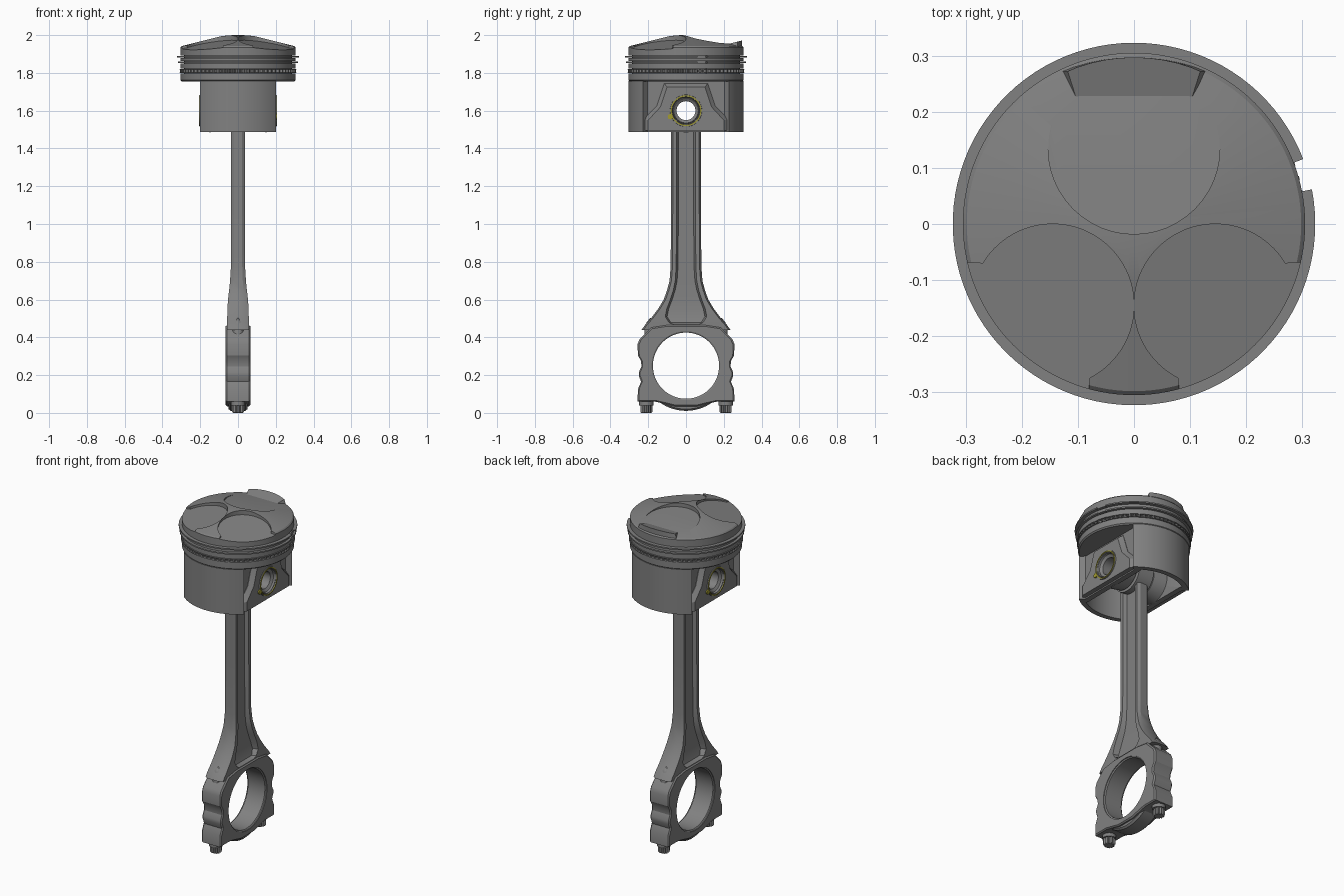
import bpy, bmesh
from math import sin, cos, pi, radians, asin

if "Cube" in bpy.data.objects:
    bpy.data.objects.remove(bpy.data.objects["Cube"])


def material(name, rgb):
    m = bpy.data.materials.new(name)
    m.use_nodes = True
    m.diffuse_color = (*rgb, 1)
    bsdf = m.node_tree.nodes["Principled BSDF"]
    bsdf.inputs["Base Color"].default_value = (*rgb, 1)
    return m


STEEL = material("grey_metal", (0.22, 0.22, 0.22))
YELLOW = material("yellow_clip", (0.36, 0.33, 0.03))


def loft(name, rings, closed=False, mat=STEEL):
    """Skin a list of equal-length point rings."""
    bm = bmesh.new()
    vs = [[bm.verts.new(p) for p in ring] for ring in rings]
    n, count = len(vs[0]), len(vs)
    for i in range(count if closed else count - 1):
        a, b = vs[i], vs[(i + 1) % count]
        for j in range(n):
            k = (j + 1) % n
            bm.faces.new((a[j], a[k], b[k], b[j]))
    if not closed:
        bm.faces.new(vs[0])
        bm.faces.new(vs[-1])
    bmesh.ops.remove_doubles(bm, verts=bm.verts, dist=1e-5)
    bmesh.ops.recalc_face_normals(bm, faces=bm.faces)
    mesh = bpy.data.meshes.new(name)
    bm.to_mesh(mesh)
    bm.free()
    mesh.materials.append(mat)
    ob = bpy.data.objects.new(name, mesh)
    bpy.context.collection.objects.link(ob)
    activate(ob)
    bpy.ops.object.shade_smooth_by_angle(angle=radians(28))
    return ob


def activate(ob):
    for o in bpy.context.selected_objects:
        o.select_set(False)
    ob.select_set(True)
    bpy.context.view_layer.objects.active = ob


def lathe(name, profile, axis="z", start=0, end=360, at=(0, 0, 0), steps=96, mat=STEEL):
    """Revolve a closed (radius, height) profile about an axis."""
    full = end - start == 360
    rings = []
    for i in range(steps if full else steps + 1):
        t = radians(start + (end - start) * i / steps)
        c, s = cos(t), sin(t)
        rings.append([(at[0] + r * c, at[1] + r * s, at[2] + h) if axis == "z" else
                      (at[0] + h, at[1] + r * c, at[2] + r * s) for r, h in profile])
    return loft(name, rings, full, mat)


def tube(name, r0, r1, lo, hi, **kw):
    return lathe(name, [(r0, lo), (r1, lo), (r1, hi), (r0, hi)], **kw)


def cut(ob, cutter):
    mod = ob.modifiers.new("cut", "BOOLEAN")
    mod.operation, mod.solver, mod.object = "DIFFERENCE", "EXACT", cutter
    activate(ob)
    bpy.ops.object.modifier_apply(modifier=mod.name)
    bpy.data.objects.remove(cutter)
    activate(ob)
    bpy.ops.object.shade_smooth_by_angle(angle=radians(28))


def arc(cx, cy, r, a, b, n=48):
    return [(cx + r * cos(radians(a + (b - a) * i / n)),
             cy + r * sin(radians(a + (b - a) * i / n))) for i in range(n + 1)]


PIN = (0, 0, 1.6)
BORE = (0, 0, 0.25)

# Piston head: ring grooves and domed crown
profile = [(0, 1.755), (0.298, 1.755), (0.305, 1.762)]
for lo, hi in ((1.798, 1.822), (1.85, 1.862), (1.88, 1.892)):
    profile += [(0.305, lo), (0.285, lo), (0.285, hi), (0.305, hi)]
profile += [(0.305, 1.935), (0.298, 1.942), (0.09, 1.994), (0.05, 1.999), (0, 2.0)]
head = lathe("piston_head", profile, steps=128)

# Valve pockets with sloping floors
for s in (-1, 1):
    outline = arc(0.145, -0.145, 0.145, 31, 243)
    outline += [(0.088, -0.4), (0.4, -0.4), (0.4, -0.06)]
    outline = [(s * x, y) for x, y in outline]
    floor = [(x, y, 1.985 - 0.16 * abs(x) + 0.13 * y) for x, y in outline]
    cut(head, loft("pocket_cutter", [floor, [(x, y, 2.1) for x, y in outline]]))
outline = arc(0, 0.135, 0.153, 0, 360)[:-1]
floor = [(x, y, 1.975 - 0.09 * y) for x, y in outline]
cut(head, loft("pocket_cutter", [floor, [(x, y, 2.1) for x, y in outline]]))

# Raised pad behind the large pocket
outline = [(-0.1, 0.215), (0.1, 0.215), (0.118, 0.272)] + arc(0, 0, 0.297, 70, 110, 8) + [(-0.118, 0.272)]
loft("crown_back_pad", [[(x * 1.12, y, 1.925) for x, y in outline],
                        [(x, y, 1.955 + 0.25 * (y - 0.23)) for x, y in outline]])

# Piston rings, with end gaps
tube("top_ring", 0.284, 0.323, 1.882, 1.890, start=21, end=371)
tube("second_ring", 0.284, 0.318, 1.852, 1.860, start=21, end=371)
for z in (1.799, 1.817):
    tube("oil_ring_rail", 0.284, 0.31, z, z + 0.004, start=21, end=371)
rings = []
for i in range(288):
    t = 2 * pi * i / 288
    r = 0.306 if i % 4 < 2 else 0.292
    rings.append([(q * cos(t), q * sin(t), z) for q, z in
                  ((0.284, 1.803), (r, 1.803), (r, 1.817), (0.284, 1.817))])
loft("oil_ring_expander", rings, True)


# Skirt: two curved thrust faces joined by recessed side walls
def skirt_outline(r, edge, wall, y):
    a = 90 - asin(edge / r) * 180 / pi
    pts = arc(0, 0, r, a, 180 - a, 32)
    pts = [(wall, y)] + pts + [(-wall, y)]
    return pts + [(-x, -v) for x, v in pts]


def prism_z(name, pts, lo, hi):
    return loft(name, [[(x, y, lo) for x, y in pts], [(x, y, hi) for x, y in pts]])


skirt = prism_z("piston_skirt", skirt_outline(0.304, 0.2, 0.172, 0.205), 1.487, 1.757)
cut(skirt, prism_z("cavity_cutter", skirt_outline(0.275, 0.145, 0.14, 0.22), 1.4, 1.8))
cut(skirt, tube("pin_cutter", 0, 0.07, -0.4, 0.4, axis="x", at=PIN))

# Pin bosses, clips and wrist pin
boss = [(-0.1, 1.725), (0.1, 1.725), (0.135, 1.62), (0.2, 1.55), (0.2, 1.495), (-0.2, 1.495),
        (-0.2, 1.55), (-0.135, 1.62)]
for s, side in ((1, "left"), (-1, "right")):
    rings = [[(s * x, y * k, 1.6 + (z - 1.6) * (k if z > 1.6 else 1)) for y, z in boss]
             for x, k in ((0.15, 1.15), (0.174, 1.15), (0.2, 1))]
    plate = loft(side + "_pin_boss_plate", rings)
    cut(plate, tube("pin_cutter", 0, 0.07, -0.4, 0.4, axis="x", at=PIN))
    lathe(side + "_inner_pin_boss",
          [(0.07, s * 0.06), (0.1, s * 0.06), (0.115, s * 0.15), (0.07, s * 0.15)], axis="x", at=PIN)
    lathe(side + "_boss_collar", [(0.066, s * 0.18), (0.088, s * 0.18), (0.084, s * 0.204),
                                  (0.074, s * 0.204)], axis="x", at=PIN)
    tube(side + "_clip", 0.075, 0.081, s * 0.203, s * 0.207, axis="x", at=PIN, mat=YELLOW)
    tube(side + "_clip_tab", 0, 0.014, s * 0.195, s * 0.207, axis="x", steps=16,
         at=(0, s * -0.083, 1.568), mat=YELLOW)
lathe("wrist_pin", [(0.05, -0.18), (0.065, -0.19), (0.07, -0.185), (0.07, 0.185),
                    (0.065, 0.19), (0.05, 0.18)], axis="x", at=PIN)

# Connecting rod: small end and I-beam shank
tube("rod_small_end", 0.07, 0.108, -0.05, 0.05, axis="x", at=PIN)
# each station: height, half width, half thickness, recess half width, web half thickness
stations = [(0.44, 0.235, 0.058, 0.06, 0.058), (0.468, 0.215, 0.058, 0.07, 0.058),
            (0.478, 0.205, 0.058, 0.09, 0.035), (0.51, 0.178, 0.057, 0.11, 0.026),
            (0.55, 0.148, 0.056, 0.102, 0.02), (0.6, 0.118, 0.053, 0.083, 0.018),
            (0.65, 0.1, 0.047, 0.067, 0.016), (0.7, 0.087, 0.042, 0.057, 0.016),
            (0.78, 0.081, 0.037, 0.052, 0.016), (1.1, 0.08, 0.036, 0.05, 0.016),
            (1.52, 0.08, 0.036, 0.05, 0.016)]
rings = []
for z, w, t, p, web in stations:
    quarter = [(t * 0.6, w), (t, w - 0.01), (t, p), (web, p - 0.01)]
    half = quarter + [(x, -y) for x, y in reversed(quarter)]
    rings.append([(x, y, z) for x, y in half + [(-x, -y) for x, y in half]])
loft("rod_shank", rings)

# Big end with scalloped shoulders
half = [(0.1, 0.465), (0.185, 0.452), (0.245, 0.392), (0.256, 0.365), (0.255, 0.305), (0.238, 0.275),
        (0.236, 0.245), (0.25, 0.215), (0.25, 0.195), (0.238, 0.165), (0.255, 0.125), (0.256, 0.06),
        (0.165, 0.06), (0.12, 0.05), (0.06, 0.035)]
outline = half + [(-y, z) for y, z in reversed(half)]
big_end = loft("rod_big_end", [[(x, y * k, 0.25 + (z - 0.25) * k) for y, z in outline]
                               for x, k in ((-0.065, 0.97), (-0.058, 1), (0.058, 1), (0.065, 0.97))])
cut(big_end, tube("bore_cutter", 0, 0.182, -0.2, 0.2, axis="x", at=BORE))
lathe("bearing_shell", [(0.175, -0.056), (0.184, -0.062), (0.184, 0.062), (0.175, 0.056)],
      axis="x", at=BORE)
lathe("cap_rib", [(0.183, -0.05), (0.23, -0.05), (0.239, -0.04), (0.239, 0.04), (0.23, 0.05),
                  (0.183, 0.05)], axis="x", start=225, end=315, at=BORE, steps=40)

# Cap bolts: pointed ends above, twelve-point heads below
for s, side in ((1, "back"), (-1, "front")):
    lathe(side + "_bolt_end", [(0, 0.34), (0.032, 0.34), (0.032, 0.44), (0.02, 0.48), (0, 0.505)],
          at=(0, s * 0.188, 0), steps=32)
    tube(side + "_bolt_flange", 0, 0.038, 0.04, 0.062, at=(0, s * 0.21, 0), steps=32)
    star = [((0.033 if i % 2 else 0.027) * cos(pi * i / 12),
             (0.033 if i % 2 else 0.027) * sin(pi * i / 12)) for i in range(24)]
    loft(side + "_bolt_head", [[(x * k, s * 0.21 + y * k, z) for x, y in star]
                               for z, k in ((0, 0.85), (0.006, 1), (0.045, 1))])
